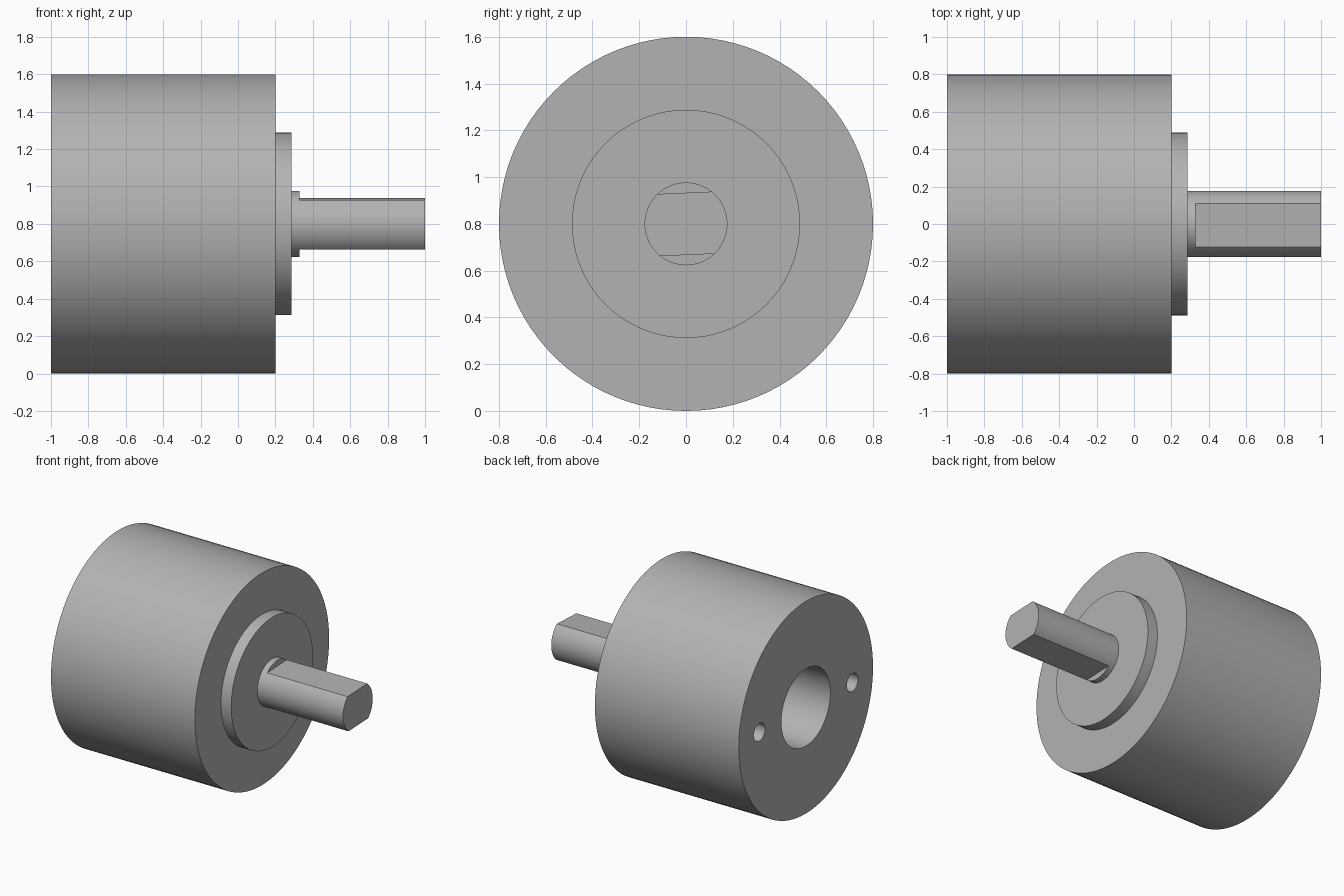
import bpy, math
from mathutils import Matrix, Vector

cube = bpy.data.objects.get("Cube")
if cube:
    bpy.data.objects.remove(cube, do_unlink=True)

AXIS_Z = 0.8
TILT = math.radians(2.5)   # flats and pin holes are turned slightly about the axis

steel = bpy.data.materials.new("grey steel")
steel.use_nodes = True
GREY = (0.45, 0.45, 0.45, 1)
steel.diffuse_color = GREY
steel.node_tree.nodes["Principled BSDF"].inputs["Base Color"].default_value = GREY


def cylinder(name, x0, x1, radius, sides=72, offset=0.0):
    """Cylinder along x; offset moves it sideways along the tilted cross line."""
    bpy.ops.mesh.primitive_cylinder_add(vertices=sides, radius=radius, depth=x1 - x0)
    obj = bpy.context.object
    obj.name = name
    obj.data.transform(Matrix.Rotation(math.pi / 2, 4, 'Y'))
    obj.location = ((x0 + x1) / 2, offset * math.cos(TILT),
                    AXIS_Z + offset * math.sin(TILT))
    obj.data.materials.append(steel)
    return obj


def flat_cutter(side, x0, x1, height):
    """Box that mills one flat on the shaft."""
    size = 0.4
    bpy.ops.mesh.primitive_cube_add(size=1)
    obj = bpy.context.object
    obj.name = "flat_cutter"
    obj.data.transform(Matrix.Diagonal((x1 - x0, size, size, 1)))
    turn = Matrix.Rotation(TILT, 4, 'X')
    shift = turn @ Vector((0, 0, side * (height + size / 2)))
    obj.matrix_world = Matrix.Translation(Vector(((x0 + x1) / 2, 0, AXIS_Z)) + shift) @ turn
    obj.data.materials.append(steel)
    return obj


def cut(target, cutters):
    for c in cutters:
        c.hide_render = True
        mod = target.modifiers.new("cut", 'BOOLEAN')
        mod.operation = 'DIFFERENCE'
        mod.solver = 'EXACT'
        mod.object = c
        bpy.ops.object.select_all(action='DESELECT')
        target.select_set(True)
        bpy.context.view_layer.objects.active = target
        bpy.ops.object.modifier_apply(modifier=mod.name)
        bpy.data.objects.remove(c, do_unlink=True)


# Main housing with a blind bore and two pin holes in the left end
housing = cylinder("housing", -1.0, 0.2, 0.8, 96)
cut(housing, [cylinder("bore_cutter", -1.1, -0.2, 0.292)]
    + [cylinder("pin_hole_cutter", -1.1, -0.6, 0.067, 32, s * 0.555) for s in (-1, 1)])

# Raised pilot ring and output shaft with two flats
pilot = cylinder("pilot_boss", 0.15, 0.285, 0.488)
shaft = cylinder("output_shaft", 0.25, 1.0, 0.177)
cut(shaft, [flat_cutter(s, 0.33, 1.1, 0.133) for s in (-1, 1)])

# Smooth round walls, sharp edges
for obj in (housing, pilot, shaft):
    bpy.ops.object.select_all(action='DESELECT')
    obj.select_set(True)
    bpy.context.view_layer.objects.active = obj
    bpy.ops.object.shade_smooth_by_angle(angle=math.radians(30))
